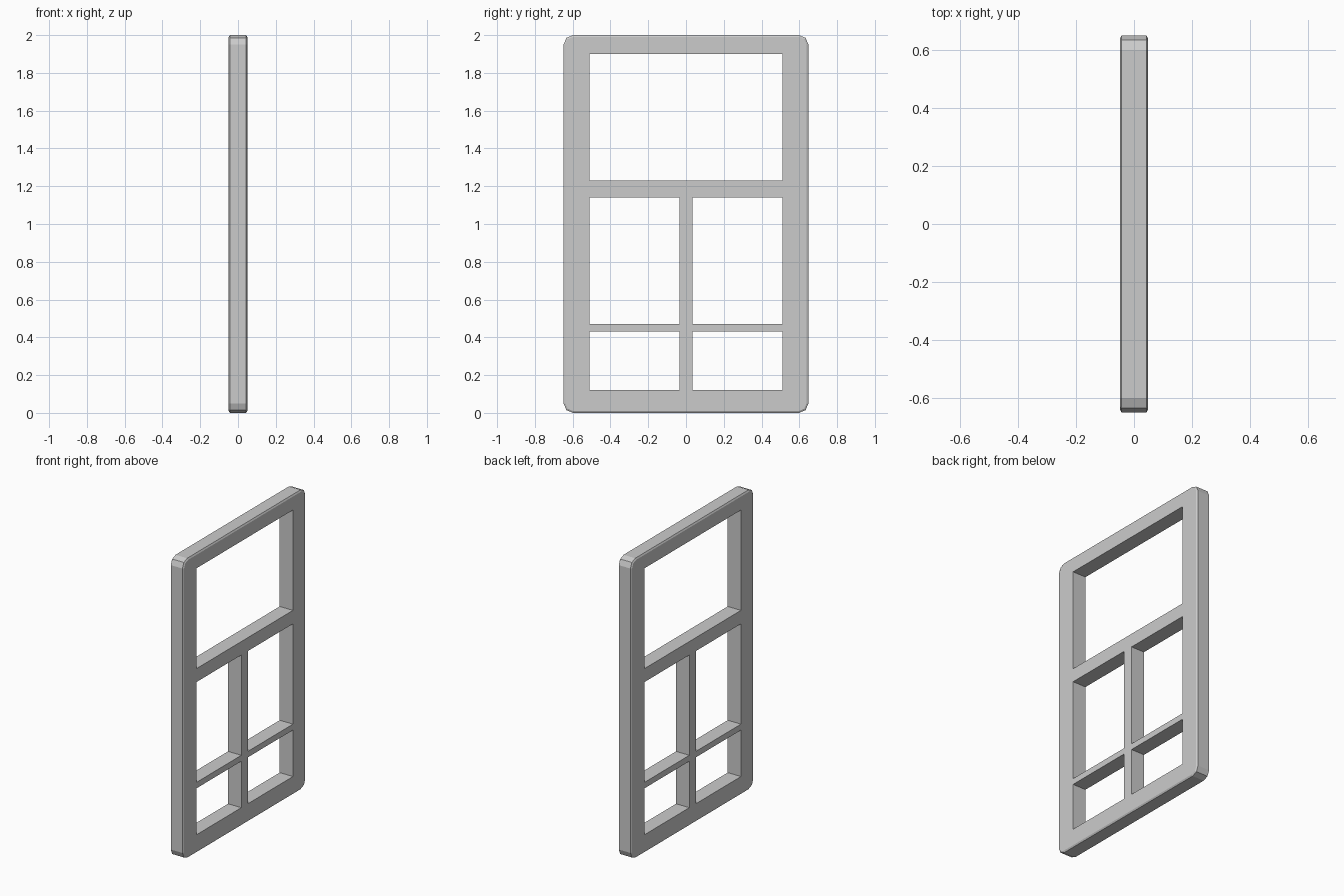
import bpy, bmesh, math

if "Cube" in bpy.data.objects:
    bpy.data.objects.remove(bpy.data.objects["Cube"])

HALF_W, HEIGHT = 0.648, 2.0
RADIUS, CORNER_SEGS = 0.05, 2
HALF_T, EDGE_DX, EDGE_IN = 0.049, 0.006, 0.01


def outline(inset):
    """Rounded rectangle in (y, z), shrunk by inset."""
    r = RADIUS - inset
    cy, z0, z1 = HALF_W - RADIUS, RADIUS, HEIGHT - RADIUS
    pts = []
    for i, (y, z) in enumerate([(cy, z1), (-cy, z1), (-cy, z0), (cy, z0)]):
        for s in range(CORNER_SEGS + 1):
            a = math.radians(90 * (i + s / CORNER_SEGS))
            pts.append((y + r * math.cos(a), z + r * math.sin(a)))
    return pts


def make_object(name, bm):
    bmesh.ops.recalc_face_normals(bm, faces=bm.faces)
    mesh = bpy.data.meshes.new(name)
    bm.to_mesh(mesh)
    bm.free()
    obj = bpy.data.objects.new(name, mesh)
    bpy.context.collection.objects.link(obj)
    return obj


# Rounded slab with a narrow chamfer around both faces
bm = bmesh.new()
rings = []
for x, inset in [(-HALF_T, EDGE_IN), (-HALF_T + EDGE_DX, 0),
                 (HALF_T - EDGE_DX, 0), (HALF_T, EDGE_IN)]:
    rings.append([bm.verts.new((x, y, z)) for y, z in outline(inset)])
n = len(rings[0])
for a, b in zip(rings, rings[1:]):
    for i in range(n):
        j = (i + 1) % n
        bm.faces.new((a[i], a[j], b[j], b[i]))
bm.faces.new(rings[0])
bm.faces.new(rings[-1])
frame = make_object("window_frame", bm)

# Pane openings: one wide on top, mirrored pairs below the crossbar
openings = [(-0.51, 0.51, 1.23, 1.90)]
for z0, z1 in [(0.47, 1.14), (0.12, 0.43)]:
    openings += [(0.035, 0.51, z0, z1), (-0.51, -0.035, z0, z1)]

bm = bmesh.new()
for y0, y1, z0, z1 in openings:
    cube = bmesh.ops.create_cube(bm, size=1)["verts"]
    bmesh.ops.scale(bm, vec=(0.4, y1 - y0, z1 - z0), verts=cube)
    bmesh.ops.translate(bm, vec=(0, (y0 + y1) / 2, (z0 + z1) / 2), verts=cube)
cutter = make_object("opening_cutter", bm)
cutter.hide_render = True

# Cut the openings, leaving rails and bars
cut = frame.modifiers.new("openings", 'BOOLEAN')
cut.operation = 'DIFFERENCE'
cut.solver = 'EXACT'
cut.object = cutter
bpy.context.view_layer.objects.active = frame
frame.select_set(True)
bpy.ops.object.modifier_apply(modifier=cut.name)
bpy.data.objects.remove(cutter, do_unlink=True)
